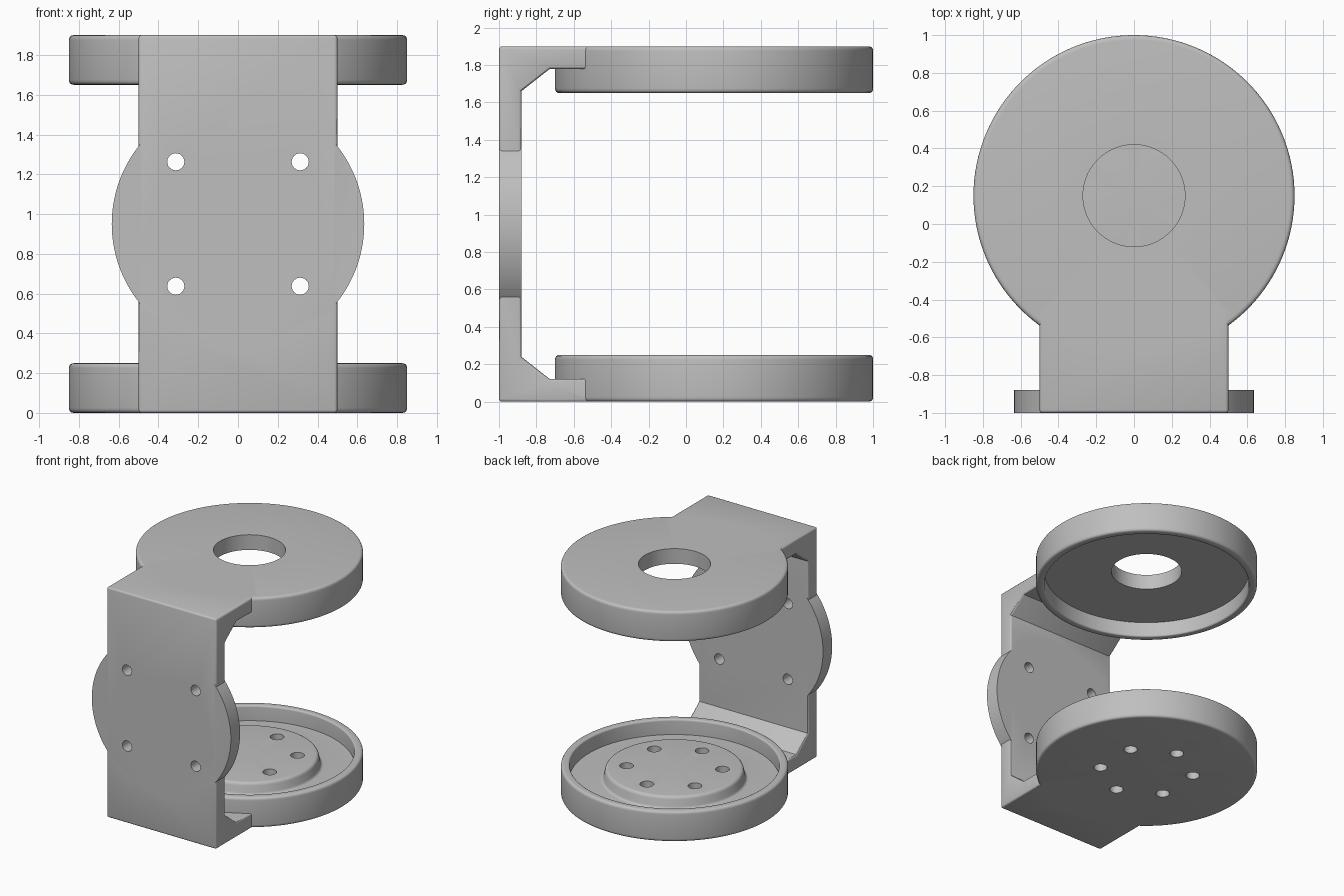
import bpy, bmesh, math
from mathutils import Matrix, Vector

cube = bpy.data.objects.get("Cube")
if cube:
    bpy.data.objects.remove(cube, do_unlink=True)

HEIGHT, MID = 1.9, 0.95
RING_Y, RING_R = 0.15, 0.85
FRONT, BACK = -1.0, -0.88

grey = bpy.data.materials.new("plain grey")
grey.use_nodes = True
grey.diffuse_color = (0.52, 0.52, 0.52, 1)
grey.node_tree.nodes["Principled BSDF"].inputs["Base Color"].default_value = (0.52, 0.52, 0.52, 1)


def add_object(name, bm):
    bmesh.ops.recalc_face_normals(bm, faces=bm.faces)
    mesh = bpy.data.meshes.new(name)
    bm.to_mesh(mesh)
    bm.free()
    mesh.materials.append(grey)
    obj = bpy.data.objects.new(name, mesh)
    bpy.context.collection.objects.link(obj)
    return obj


def cylinder(name, radius, depth, centre, along_y=False, segments=48):
    bm = bmesh.new()
    turn = Matrix.Rotation(math.pi / 2, 4, 'X') if along_y else Matrix()
    bmesh.ops.create_cone(bm, cap_ends=True, segments=segments, radius1=radius, radius2=radius,
                          depth=depth, matrix=Matrix.Translation(centre) @ turn)
    return add_object(name, bm)


def rounded(corners):
    """Turn (radius, height, fillet) corners into a profile with rounded corners."""
    points = []
    for i, (r, z, fillet) in enumerate(corners):
        p = Vector((r, z))
        if not fillet:
            points.append(p)
            continue
        a = p + (Vector(corners[i - 1][:2]) - p).normalized() * fillet
        b = p + (Vector(corners[i + 1][:2]) - p).normalized() * fillet
        for k in range(5):
            t = k / 4
            points.append(a * (1 - t) ** 2 + p * 2 * t * (1 - t) + b * t * t)
    return points


def lathe(name, corners, flip=False, segments=128):
    """Spin a profile that starts and ends on the axis."""
    bm = bmesh.new()
    verts = [bm.verts.new((p.x, 0, p.y)) for p in rounded(corners)]
    edges = [bm.edges.new(pair) for pair in zip(verts, verts[1:])]
    bmesh.ops.spin(bm, geom=verts + edges, cent=(0, 0, 0), axis=(0, 0, 1),
                   angle=math.tau, steps=segments, use_duplicate=False)
    bmesh.ops.remove_doubles(bm, verts=bm.verts, dist=0.0005)
    for v in bm.verts:
        v.co.y += RING_Y
        if flip:
            v.co.z = HEIGHT - v.co.z
    return add_object(name, bm)


def apply(obj, mod):
    bpy.context.view_layer.objects.active = obj
    bpy.ops.object.modifier_apply(modifier=mod.name)


def combine(obj, other, operation):
    mod = obj.modifiers.new(operation, 'BOOLEAN')
    mod.operation, mod.solver, mod.object = operation, 'EXACT', other
    apply(obj, mod)
    bpy.data.objects.remove(other, do_unlink=True)


# C-shaped bracket with sloped inner corners
lower = [(-0.45, 0), (-0.45, 0.122), (-0.73, 0.122), (BACK, 0.24)]
upper = [(y, HEIGHT - z) for y, z in reversed(lower)]
outline = [(FRONT, 0)] + lower + upper + [(FRONT, HEIGHT)]
bm = bmesh.new()
face = bm.faces.new([bm.verts.new((-0.5, y, z)) for y, z in outline])
side = bmesh.ops.extrude_face_region(bm, geom=[face])["geom"]
bmesh.ops.translate(bm, vec=(1, 0, 0), verts=[g for g in side if isinstance(g, bmesh.types.BMVert)])
bracket = add_object("bracket", bm)
bevel = bracket.modifiers.new("soft edges", 'BEVEL')
bevel.width, bevel.segments = 0.015, 3
bevel.limit_method, bevel.angle_limit = 'ANGLE', math.radians(60)
apply(bracket, bevel)

# Round mounting flange on the upright
flange = cylinder("flange", 0.635, BACK - FRONT, (0, (FRONT + BACK) / 2, MID), True, 128)
combine(bracket, flange, 'UNION')

# Lower cup with a raised centre boss
rim = [(RING_R, 0, 0.025), (RING_R, 0.25, 0.025), (0.785, 0.25, 0.015), (0.785, 0.125, 0)]
boss = [(0.535, 0.125, 0.02), (0.515, 0.22, 0.025), (0, 0.22, 0)]
combine(bracket, lathe("lower_cup", [(0, 0, 0)] + rim + boss), 'UNION')

# Upper cup, upside down and open in the middle
combine(bracket, lathe("upper_cup", [(0, 0, 0)] + rim + [(0, 0.125, 0)], flip=True), 'UNION')
combine(bracket, cylinder("centre_hole", 0.27, 0.6, (0, RING_Y, HEIGHT), segments=96), 'DIFFERENCE')

# Screw holes in the flange
for x in (-0.313, 0.313):
    for z in (MID - 0.313, MID + 0.313):
        combine(bracket, cylinder("flange_hole", 0.043, 0.5, (x, FRONT, z), True, 32), 'DIFFERENCE')

# Ring of screw holes through the boss
for i in range(6):
    a = math.radians(30 + 60 * i)
    spot = (0.36 * math.cos(a), RING_Y + 0.36 * math.sin(a), 0.1)
    combine(bracket, cylinder("boss_hole", 0.052, 0.6, spot, segments=32), 'DIFFERENCE')

bpy.ops.object.select_all(action='DESELECT')
bracket.select_set(True)
bpy.context.view_layer.objects.active = bracket
bpy.ops.object.shade_smooth_by_angle(angle=math.radians(30))
